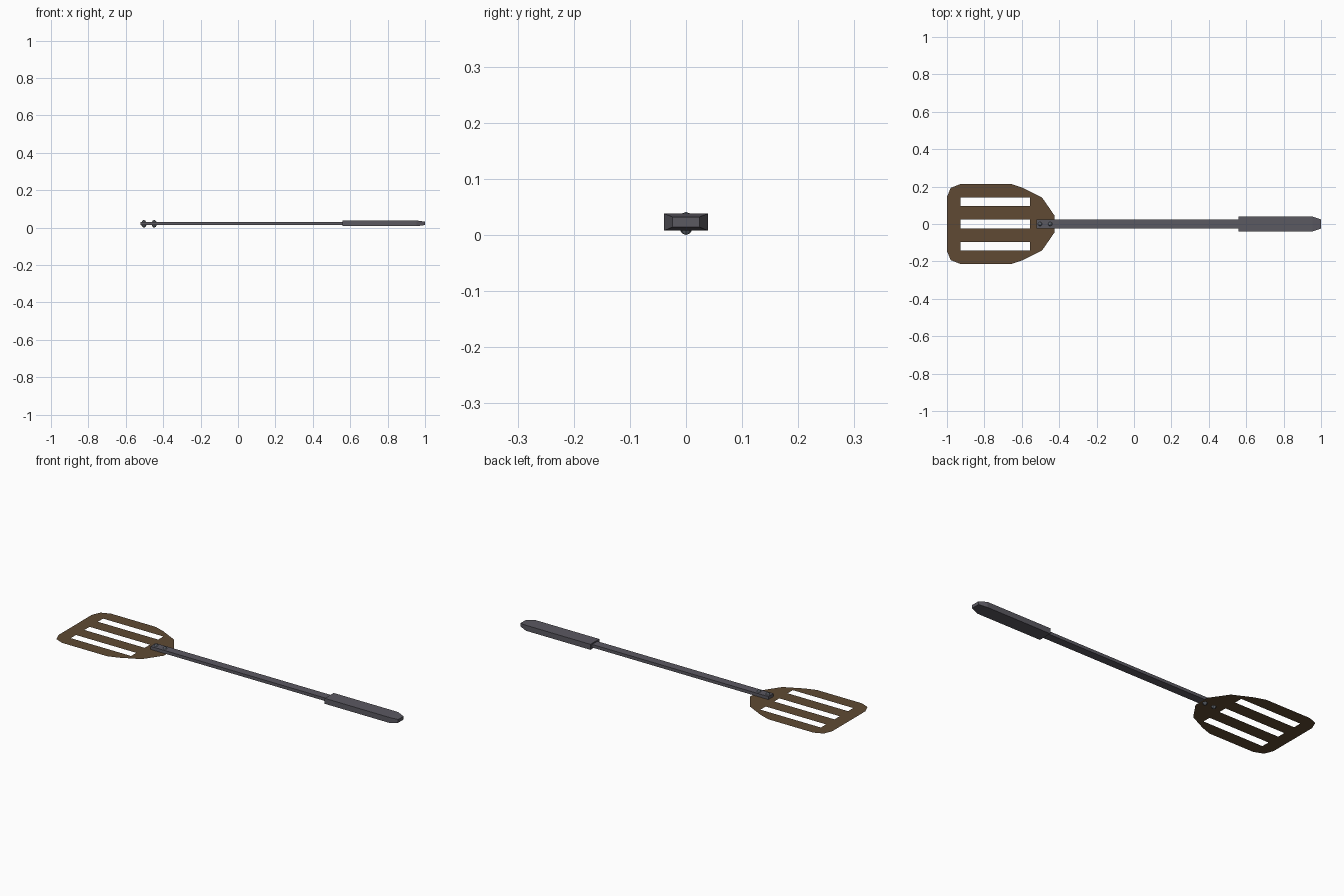
import bpy, bmesh
from mathutils import Matrix

if "Cube" in bpy.data.objects:
    bpy.data.objects.remove(bpy.data.objects["Cube"])


def material(name, rgb):
    m = bpy.data.materials.new(name)
    m.diffuse_color = (*rgb, 1)
    m.use_nodes = True
    m.node_tree.nodes["Principled BSDF"].inputs["Base Color"].default_value = m.diffuse_color
    return m


def finish(name, bm, mat):
    bmesh.ops.recalc_face_normals(bm, faces=bm.faces)
    me = bpy.data.meshes.new(name)
    bm.to_mesh(me)
    bm.free()
    me.materials.append(mat)
    ob = bpy.data.objects.new(name, me)
    bpy.context.collection.objects.link(ob)
    return ob


def bar(name, sections, mat):
    """Loft rectangles along x; each section is (x, half width, half height)."""
    bm = bmesh.new()
    rings = [[bm.verts.new((x, sy * w, MID + sz * h))
              for sy, sz in ((-1, -1), (1, -1), (1, 1), (-1, 1))]
             for x, w, h in sections]
    for a, b in zip(rings, rings[1:]):
        for i in range(4):
            j = (i + 1) % 4
            bm.faces.new((a[i], a[j], b[j], b[i]))
    bm.faces.new(rings[0])
    bm.faces.new(rings[-1])
    return finish(name, bm, mat)


MID = 0.023
dark = material("dark_grey", (0.105, 0.1, 0.12))
steel = material("rivet_steel", (0.16, 0.18, 0.21))
brown = material("brown", (0.115, 0.068, 0.033))

# Shaft and grip with a tapered end
bar("shaft", [(-0.522, 0.023, 0.0085), (0.57, 0.023, 0.0085)], dark)
bar("grip", [(0.56, 0.039, 0.0152), (0.955, 0.039, 0.0152), (1.0, 0.024, 0.009)], dark)

# Rivets through the shaft and blade
for i, x in enumerate((-0.503, -0.448)):
    bm = bmesh.new()
    bmesh.ops.create_uvsphere(bm, u_segments=8, v_segments=6, radius=1,
                              matrix=Matrix.Translation((x, 0, 0.0205)) @ Matrix.Diagonal((0.014, 0.014, 0.0205, 1)))
    finish(f"rivet_{i + 1}", bm, steel)

# Flat slotted blade: outline with three holes, filled as a single sheet
half = [(-1.0, 0.145), (-0.98, 0.193), (-0.93, 0.213), (-0.655, 0.213),
        (-0.595, 0.193), (-0.492, 0.142), (-0.425, 0.045)]
loops = [half + [(x, -y) for x, y in reversed(half)]]
for y in (-0.119, 0, 0.119):
    loops.append([(-0.928, y - 0.023), (-0.557, y - 0.023), (-0.557, y + 0.023), (-0.928, y + 0.023)])
cu = bpy.data.curves.new("blade", 'CURVE')
cu.dimensions = '2D'
cu.fill_mode = 'BOTH'
for pts in loops:
    s = cu.splines.new('POLY')
    s.points.add(len(pts) - 1)
    for p, (x, y) in zip(s.points, pts):
        p.co = (x, y, 0, 1)
    s.use_cyclic_u = True
cu.materials.append(brown)
blade = bpy.data.objects.new("blade", cu)
blade.location.z = 0.0135
bpy.context.collection.objects.link(blade)
bpy.context.view_layer.objects.active = blade
blade.select_set(True)
bpy.ops.object.convert(target='MESH')
